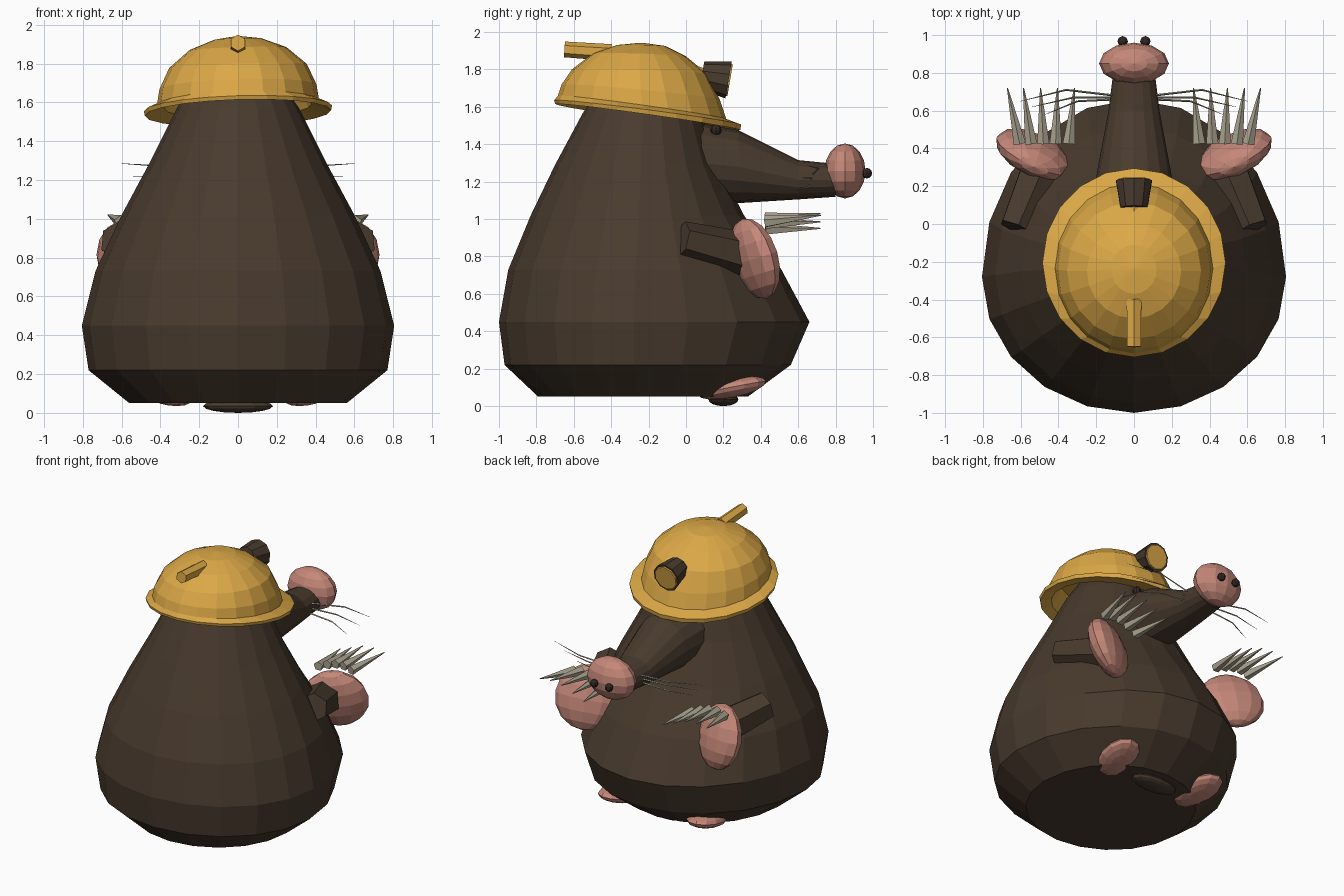
import bpy, bmesh, math
from mathutils import Matrix, Vector

if "Cube" in bpy.data.objects:
    bpy.data.objects.remove(bpy.data.objects["Cube"])


def material(name, rgb):
    m = bpy.data.materials.new(name)
    m.diffuse_color = (*rgb, 1)
    m.use_nodes = True
    m.node_tree.nodes["Principled BSDF"].inputs["Base Color"].default_value = m.diffuse_color
    return m


FUR = material("brown fur", (0.066, 0.043, 0.027))
PINK = material("pink skin", (0.56, 0.245, 0.19))
YELLOW = material("helmet yellow", (0.71, 0.39, 0.062))
CLAW = material("claw grey", (0.42, 0.38, 0.29))
DARK = material("dark brown", (0.03, 0.02, 0.016))


def finish(bm, name, mat):
    bmesh.ops.recalc_face_normals(bm, faces=bm.faces[:])
    me = bpy.data.meshes.new(name)
    bm.to_mesh(me)
    bm.free()
    me.materials.append(mat)
    ob = bpy.data.objects.new(name, me)
    bpy.context.collection.objects.link(ob)
    return ob


def loft(name, rings, mat):
    """Skin a list of point rings and cap both ends."""
    bm = bmesh.new()
    loops = [[bm.verts.new(p) for p in r] for r in rings]
    n = len(loops[0])
    for a, b in zip(loops, loops[1:]):
        for i in range(n):
            j = (i + 1) % n
            bm.faces.new((a[i], a[j], b[j], b[i]))
    bm.faces.new(loops[0])
    bm.faces.new(loops[-1])
    return finish(bm, name, mat)


def flat_ring(rx, cy, yb, yf, zb, zf, n=20, roll=0.0):
    """Egg-shaped level ring reaching from yb to yf, heights from zb to zf."""
    pts = []
    for i in range(n):
        a = 2 * math.pi * i / n
        x, c = rx * math.sin(a), math.cos(a)
        y = cy + c * (yf - cy if c > 0 else cy - yb)
        pts.append((x, y, zb + (zf - zb) * (c + 1) / 2 + roll * x))
    return pts


def ball(name, loc, radii, mat, rot=Matrix(), side=1, segs=12, rows=8):
    bm = bmesh.new()
    bmesh.ops.create_uvsphere(bm, u_segments=segs, v_segments=rows, radius=1)
    bm.transform(Matrix.Diagonal((side, 1, 1, 1)) @ Matrix.Translation(loc)
                 @ rot @ Matrix.Diagonal((*radii, 1)))
    return finish(bm, name, mat)


def add_cone(bm, p, q, r1, r2, n, side=1):
    p, q = Vector(p), Vector(q)
    d = q - p
    m = (Matrix.Diagonal((side, 1, 1, 1)) @ Matrix.Translation((p + q) / 2)
         @ d.to_track_quat('Z', 'Y').to_matrix().to_4x4())
    bmesh.ops.create_cone(bm, cap_ends=True, segments=n, radius1=r1,
                          radius2=r2, depth=d.length, matrix=m)


def rod(name, p, q, r1, r2, n, mat, side=1):
    bm = bmesh.new()
    add_cone(bm, p, q, r1, r2, n, side)
    return finish(bm, name, mat)


# Body: pear shape with a fuller front (rx, centre y, back y, front y, z)
body = [(0.56, -0.25, -0.79, 0.33, 0.05), (0.77, -0.28, -0.97, 0.56, 0.22),
        (0.805, -0.28, -1.0, 0.66, 0.45), (0.735, -0.27, -0.95, 0.51, 0.73),
        (0.60, -0.25, -0.83, 0.31, 1.02), (0.455, -0.24, -0.70, 0.17, 1.29),
        (0.315, -0.23, -0.55, 0.08, 1.57), (0.22, -0.23, -0.45, 0.0, 1.71)]
loft("body", [flat_ring(rx, cy, yb, yf, z, z) for rx, cy, yb, yf, z in body], FUR)
ball("tail", (0, 0.2, 0.035), (0.18, 0.08, 0.035), FUR)

# Snout (y, centre z, half width, half height)
snout = [(-0.02, 1.31, 0.24, 0.22), (0.28, 1.28, 0.195, 0.195),
         (0.6, 1.21, 0.135, 0.105), (0.8, 1.207, 0.11, 0.088)]
loft("snout", [[(rx * math.sin(k * math.pi / 8), y, cz + rz * math.cos(k * math.pi / 8))
                for k in range(16)] for y, cz, rx, rz in snout], FUR)
ball("nose", (0, 0.85, 1.257), (0.185, 0.11, 0.147), PINK)

# Helmet: inner shell, brim, then dome (rx, back y, front y, back z, front z)
helmet = [(0.33, -0.57, 0.08, 1.76, 1.72), (0.38, -0.64, 0.14, 1.64, 1.52),
          (0.48, -0.70, 0.29, 1.615, 1.475), (0.485, -0.705, 0.295, 1.635, 1.505),
          (0.418, -0.685, 0.215, 1.66, 1.535), (0.405, -0.665, 0.18, 1.72, 1.64),
          (0.355, -0.61, 0.115, 1.80, 1.775), (0.25, -0.50, 0.0, 1.885, 1.87),
          (0.12, -0.37, -0.11, 1.93, 1.925), (0.01, -0.25, -0.23, 1.942, 1.942)]
loft("helmet", [flat_ring(rx, (yb + yf) / 2, yb, yf, zb, zf, roll=0.03)
                for rx, yb, yf, zb, zf in helmet], YELLOW)
rod("helmet_rear_clip", (0, -0.65, 1.907), (0, -0.40, 1.89), 0.042, 0.045, 6, YELLOW)

# Headlamp with flat lens
lamp_dir = Vector((0, 0.985, -0.17))
lamp_back = Vector((0, 0.085, 1.768))
lamp_front = lamp_back + lamp_dir * 0.145
rod("lamp_bracket", (0, 0.02, 1.80), (0, 0.11, 1.765), 0.03, 0.035, 6, YELLOW)
rod("headlamp", lamp_back, lamp_front, 0.075, 0.10, 10, FUR)
rod("lamp_lens", lamp_front, lamp_front + lamp_dir * 0.008, 0.088, 0.085, 10, YELLOW)

hand_rot = Matrix.Rotation(math.radians(17), 4, 'X') @ Matrix.Rotation(math.radians(25), 4, 'Z')
foot_rot = Matrix.Rotation(math.radians(-12), 4, 'Z') @ Matrix.Rotation(math.radians(11), 4, 'X')

# Claws (base x, base z, tip x, tip z)
claws = [(0.345, 0.945, 0.315, 0.95), (0.415, 0.975, 0.405, 0.985),
         (0.48, 0.995, 0.495, 1.02), (0.545, 1.0, 0.585, 1.03),
         (0.605, 0.985, 0.67, 1.02)]
# Whiskers as three-point bent hairs
whiskers = [((0.10, 0.68, 1.24), (0.36, 0.71, 1.27), (0.60, 0.65, 1.285)),
            ((0.10, 0.67, 1.21), (0.32, 0.67, 1.22), (0.54, 0.62, 1.22)),
            ((0.10, 0.66, 1.18), (0.30, 0.65, 1.17), (0.47, 0.58, 1.15))]

for side, tag in ((1, "right"), (-1, "left")):
    # Face details
    ball("eye_" + tag, (0.11, 0.16, 1.475), (0.03, 0.03, 0.03), DARK, side=side, segs=8, rows=6)
    ball("nostril_" + tag, (0.06, 0.967, 1.245), (0.028, 0.028, 0.028), DARK,
         side=side, segs=8, rows=6)
    bm = bmesh.new()
    for a, b, c in whiskers:
        add_cone(bm, a, b, 0.006, 0.005, 4, side)
        add_cone(bm, b, c, 0.005, 0.001, 4, side)
    finish(bm, "whiskers_" + tag, CLAW)

    # Arm, hand and claws
    rod("arm_" + tag, (0.62, -0.025, 0.89), (0.47, 0.32, 0.80), 0.10, 0.13, 6, FUR, side)
    ball("hand_" + tag, (0.53, 0.367, 0.788), (0.22, 0.10, 0.222), PINK, hand_rot, side)
    bm = bmesh.new()
    for bx, bz, tx, tz in claws:
        add_cone(bm, (bx, 0.425, bz), (tx, 0.72, tz), 0.034, 0.003, 5, side)
    finish(bm, "claws_" + tag, CLAW)

    # Foot
    ball("foot_" + tag, (0.34, 0.245, 0.097), (0.125, 0.19, 0.052), PINK, foot_rot, side)
